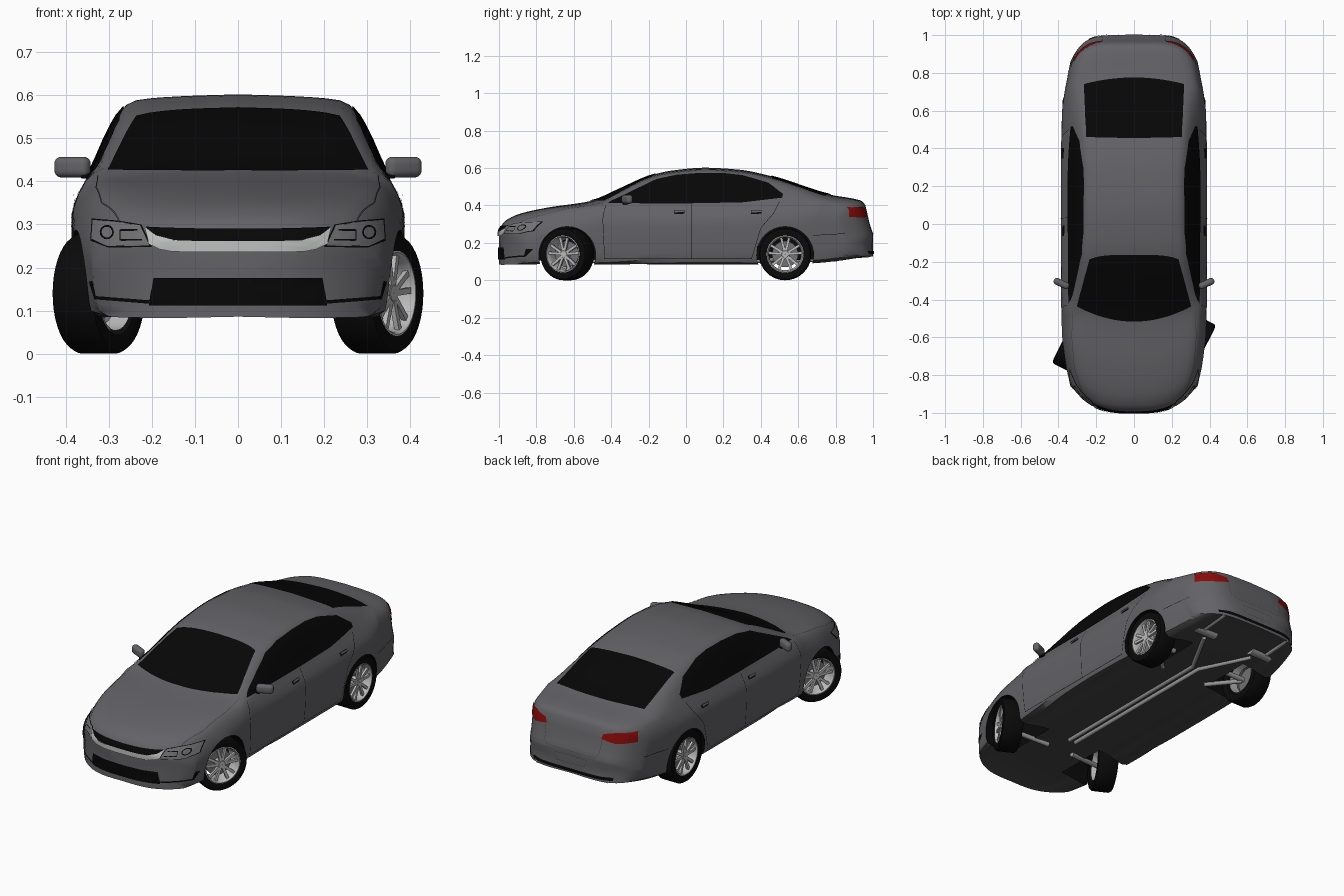
import bpy, bmesh, math
from mathutils import Vector, Matrix
from mathutils.bvhtree import BVHTree

if "Cube" in bpy.data.objects:
    bpy.data.objects.remove(bpy.data.objects["Cube"], do_unlink=True)


def material(name, r, g, b):
    m = bpy.data.materials.new(name)
    m.use_nodes = True
    m.diffuse_color = (r, g, b, 1)
    node = next(n for n in m.node_tree.nodes if n.type == 'BSDF_PRINCIPLED')
    node.inputs["Base Color"].default_value = (r, g, b, 1)
    return m


PAINT = material("grey paint", .125, .122, .133)
GLASS = material("black glass", .002, .002, .002)
RUBBER = material("tyre rubber", .003, .003, .003)
UNDER = material("dark underbody", .06, .06, .06)
CHROME = material("bright trim", .52, .53, .53)
ALLOY = material("wheel alloy", .5, .5, .5)
LAMP = material("lamp grey", .17, .17, .18)
METAL = material("exhaust metal", .32, .32, .32)
RED = material("tail lamp red", .25, .003, .003)


def smooth(mesh):
    mesh.shade_smooth()
    mesh.set_sharp_from_angle(angle=math.radians(35))


def add_object(name, mesh, mats, mirror=False):
    ob = bpy.data.objects.new(name, mesh)
    bpy.context.collection.objects.link(ob)
    if not mesh.materials:
        for m in mats:
            mesh.materials.append(m)
    smooth(mesh)
    if mirror:
        ob.modifiers.new("mirror", 'MIRROR')
    return ob


def to_mesh(name, bm):
    mesh = bpy.data.meshes.new(name)
    bm.to_mesh(mesh)
    bm.free()
    return mesh


def evaluated_mesh(ob):
    graph = bpy.context.evaluated_depsgraph_get()
    return bpy.data.meshes.new_from_object(ob.evaluated_get(graph))


def curve(pts, u):
    """Smooth interpolation without overshoot."""
    x, y = zip(*pts)
    d = [(y[i + 1] - y[i]) / (x[i + 1] - x[i]) for i in range(len(x) - 1)]
    m = [d[0]] + [2 * a * b / (a + b) if a * b > 0 else 0 for a, b in zip(d, d[1:])] + [d[-1]]
    i = max(0, min(len(d) - 1, sum(u >= v for v in x) - 1))
    h = x[i + 1] - x[i]
    t = (u - x[i]) / h
    k = 1 - t
    return (y[i] * (1 + 2 * t) * k * k + m[i] * h * t * k * k
            + y[i + 1] * t * t * (3 - 2 * t) - m[i + 1] * h * t * t * k)


# Body: centre line height and roof edge along the length, other measures by rule
TOP = [(-1, .27), (-.97, .315), (-.89, .355), (-.75, .387), (-.5, .426), (-.35, .49), (-.19, .56),
       (-.08, .586), (.1, .602), (.28, .592), (.45, .558), (.77, .458), (.93, .428), (.955, .41),
       (.98, .31), (1, .25)]
ROOF = [(-1, .24), (-.9, .28), (-.6, .31), (-.45, .3), (-.19, .25), (.2, .24), (.8, .27), (1, .25)]


def half_ring(s, steps=34):
    top, roof = curve(TOP, s), curve(ROOF, s)
    drop = .015 + .01 * math.exp(-((s + .42) / .1) ** 2)
    wide = .387 - .05 * s ** 4
    belt = min(.41 + .02 * max(s, 0), top - .032)
    waist = belt - .1 + .065 * s ** 12
    low = .1 + .045 * max(s, 0) ** 6
    floor = low + .01 - .024 * s ** 12
    pts = [(0, top), (roof * .55, top - drop * .3), (roof, top - drop), (wide - .04, belt),
           (wide, waist), (wide - .003, (waist + low) / 2), (wide - .015, low),
           (wide - .045, low - .015), (wide / 2, floor - .003), (0, floor)]
    u = [0]
    for a, b in zip(pts, pts[1:]):
        u.append(u[-1] + math.dist(a, b))
    axes = [list(zip(u, values)) for values in zip(*pts)]
    return [[curve(axis, u[-1] * i / steps) for axis in axes] for i in range(steps + 1)]


def bowed(x, s):
    """Ends curve back towards the sides in plan."""
    fade = max(0, (abs(s) - .6) / .4) ** 1.2
    return s + 3.8 * abs(x) ** 3 * fade if s < 0 else s - 45 * abs(x) ** 5.3 * fade


def add_ring(bm, s, scale=1):
    half = half_ring(s)
    mid = (half[0][1] + half[-1][1]) / 2
    full = half + [(-x, z) for x, z in half[-2:0:-1]]
    return [bm.verts.new((x * scale, bowed(x * scale, s), mid + (z - mid) * scale)) for x, z in full]


bm = bmesh.new()
shrink = (.12, .35, .6, .85)
span = [i / 45 - 1 for i in range(91)]
rings = [add_ring(bm, -1, k) for k in shrink]
rings += [add_ring(bm, .4 * t + .6 * math.sin(t * math.pi / 2)) for t in span]
rings += [add_ring(bm, 1, k) for k in reversed(shrink)]
for a, b in zip(rings, rings[1:]):
    for i in range(len(a)):
        bm.faces.new((a[i - 1], a[i], b[i], b[i - 1]))
bm.faces.new(rings[0])
bm.faces.new(rings[-1])
bmesh.ops.recalc_face_normals(bm, faces=bm.faces)
surface = BVHTree.FromBMesh(bm)
body = add_object("body_shell", to_mesh("body_shell", bm), [PAINT, UNDER])

# Wheel arches
AXLES = {"front": -.635, "rear": .53}
ARCH_R, ARCH_Z = .152, .135
bm = bmesh.new()
for y in AXLES.values():
    for x in (-.34, .34):
        place = Matrix.Translation((x, y, ARCH_Z)) @ Matrix.Rotation(math.pi / 2, 4, 'Y')
        bmesh.ops.create_cone(bm, cap_ends=True, segments=48, radius1=ARCH_R, radius2=ARCH_R,
                              depth=.34, matrix=place)
cutter = add_object("arch_cutter", to_mesh("arch_cutter", bm), [UNDER])
cutter.hide_render = True
cut = body.modifiers.new("arches", 'BOOLEAN')
cut.operation, cut.solver, cut.object = 'DIFFERENCE', 'EXACT', cutter
shell = evaluated_mesh(body)
body.modifiers.clear()
body.data = shell
bpy.data.objects.remove(cutter, do_unlink=True)
shell.materials.clear()
for m in (PAINT, UNDER, RUBBER):
    shell.materials.append(m)
for f in shell.polygons:
    c = f.center
    in_arch = any(math.hypot(c.y - y, c.z - ARCH_Z) < ARCH_R + .0004 for y in AXLES.values())
    below = f.normal.z < -.5 and c.z < .17
    f.material_index = 1 if below and abs(c.x) < .36 else 2 if in_arch else 0
smooth(shell)

# Thin plates laid on the body surface
VIEWS = {
    "front": (lambda a, b: Vector((a, -3, b)), Vector((0, 1, 0))),
    "back": (lambda a, b: Vector((a, 3, b)), Vector((0, -1, 0))),
    "side": (lambda a, b: Vector((3, a, b)), Vector((-1, 0, 0))),
    "top": (lambda a, b: Vector((a, b, 3)), Vector((0, 0, -1))),
}


def along(path, t):
    f = t * (len(path) - 1)
    i = min(int(f), len(path) - 2)
    return Vector(path[i]).lerp(Vector(path[i + 1]), f - i)


def arc(width, middle, end, power=2):
    return [(width * k / 8, middle + (end - middle) * abs(k / 8) ** power) for k in range(-8, 9)]


def plate(name, view, lower, upper, mat, mirror=False, lift=.004, cols=32, rows=8):
    origin, ray = VIEWS[view]
    bm = bmesh.new()
    grid = []
    for r in range(rows + 1):
        row = []
        for c in range(cols + 1):
            p = along(lower, c / cols).lerp(along(upper, c / cols), r / rows)
            hit, normal, _, _ = surface.ray_cast(origin(p.x, p.y), ray)
            row.append(bm.verts.new(hit + normal * lift) if hit else None)
        grid.append(row)
    for a, b in zip(grid, grid[1:]):
        for c in range(cols):
            quad = (a[c], a[c + 1], b[c + 1], b[c])
            if all(quad):
                f = bm.faces.new(quad)
                f.normal_update()
                if f.normal.dot(ray) > 0:
                    f.normal_flip()
    return add_object(name, to_mesh(name, bm), [mat], mirror)


def strip(name, view, path, mat=GLASS, width=.0025, mirror=True, lift=.002):
    sides = [[], []]
    for i, p in enumerate(path):
        d = Vector(path[min(i + 1, len(path) - 1)]) - Vector(path[max(i - 1, 0)])
        n = Vector((-d.y, d.x)).normalized() * width / 2
        sides[0].append(Vector(p) - n)
        sides[1].append(Vector(p) + n)
    return plate(name, view, sides[0], sides[1], mat, mirror, lift, rows=1)


# Windows
plate("windscreen", "top", arc(.302, -.516, -.435), arc(.235, -.162, -.185, 4), GLASS)
plate("rear_window", "top", arc(.265, .775, .74), arc(.252, .455, .46), GLASS)
plate("front_door_window", "side", [(-.42, .41), (.034, .41)],
      [(-.4, .422), (-.16, .538), (-.05, .562), (.08, .572)], GLASS, True)
plate("rear_door_window", "side", [(.034, .41), (.3, .415), (.515, .44)],
      [(.08, .572), (.2, .571), (.3, .56), (.44, .52), (.518, .46)], GLASS, True)

# Nose
plate("grille", "front", arc(.195, .259, .266), arc(.212, .288, .293), GLASS)
plate("grille_trim", "front", arc(.205, .236, .255, 8), arc(.214, .262, .292, 8), CHROME, lift=.007)
plate("lower_intake", "front", [(-.205, .112), (.205, .112)], [(-.195, .176), (.195, .176)], GLASS)
strip("corner_intake", "front", [(.34, .168), (.33, .13), (.205, .12)], GLASS, .008)
plate("headlamp_surround", "front", [(.199, .248), (.3, .246), (.341, .262)],
      [(.223, .299), (.28, .308), (.338, .313)], GLASS, True, .002)
plate("headlamp", "front", [(.204, .251), (.3, .249), (.338, .265)],
      [(.225, .296), (.28, .305), (.335, .31)], LAMP, True, .004)
strip("headlamp_bar", "front", [(.22, .262), (.27, .262), (.27, .285), (.23, .285)], GLASS, .004, lift=.006)
turns = [i * math.pi / 8 for i in range(17)]
strip("headlamp_lens", "front", [(.3 + .014 * math.cos(a), .28 + .014 * math.sin(a)) for a in turns],
      GLASS, .004, lift=.006)

# Tail
plate("tail_lamp", "back", [(.165, .35), (.24, .334), (.318, .338)],
      [(.175, .376), (.24, .39), (.312, .389)], RED, True)
plate("rear_diffuser", "back", [(-.24, .14), (.24, .14)], [(-.24, .157), (.24, .157)], GLASS)
strip("number_plate_recess", "back", [(0, .185), (.085, .185), (.1, .225), (0, .228)], UNDER)
strip("boot_lid_seam", "back", [(.17, .35), (.165, .27), (.14, .25), (0, .25)], UNDER)

# Panel seams and door handles
strip("front_door_seam", "side", [(-.43, .4), (-.445, .33), (-.435, .115)])
strip("centre_door_seam", "side", [(.032, .405), (.03, .115)])
strip("rear_door_seam", "side", [(.5, .42), (.47, .36), (.4, .28), (.35, .115)])
strip("sill_seam", "side", [(-.435, .115), (.35, .115)])
strip("rear_bumper_seam", "side", [(.68, .24), (.85, .25)])
strip("bonnet_seam", "top", [(.325, -.46), (.328, -.6), (.315, -.76), (.27, -.9)], UNDER)
for label, y in (("front", -.035), ("rear", .375)):
    strip(label + "_handle_recess", "side", [(y - .028, .362), (y + .028, .364)], GLASS, .017)
    strip(label + "_door_handle", "side", [(y - .028, .365), (y + .028, .367)], PAINT, .012, lift=.009)


# Wheels
def lathe(bm, profile, index, segments=40):
    angles = [i * math.tau / segments for i in range(segments)]
    loops = [[bm.verts.new((w, r * math.cos(a), r * math.sin(a))) for a in angles] for r, w in profile]
    for p, q in zip(loops, loops[1:]):
        for i in range(segments):
            bm.faces.new((p[i - 1], p[i], q[i], q[i - 1])).material_index = index


bm = bmesh.new()
tread = [(.096, .049), (.118, .056), (.134, .052), (.14, .042)]
lathe(bm, [(r, -w) for r, w in tread] + tread[::-1], 0)
lathe(bm, [(.099, .051), (.095, .052), (.09, .045), (.086, .02), (.086, -.045)], 1)
lathe(bm, [(.07, -.01), (.07, .005), (.001, .005)], 2)
lathe(bm, [(.024, .005), (.024, .039), (.018, .044), (.001, .044)], 1)
for k in range(5):
    for twist in (-.24, .24):
        box = (Matrix.Rotation(k * math.tau / 5 + twist, 4, 'X') @ Matrix.Translation((.037, 0, .055))
               @ Matrix.Diagonal((.012, .014, .076, 1)))
        for v in bmesh.ops.create_cube(bm, size=1, matrix=box)["verts"]:
            for f in v.link_faces:
                f.material_index = 1
wheel = to_mesh("wheel", bm)
for end, y in AXLES.items():
    for side, x in (("left", .323), ("right", -.323)):
        ob = add_object(f"{end}_{side}_wheel", wheel, [RUBBER, ALLOY, LAMP])
        ob.location = (x, y, .14)
        steer = math.radians(-27) if end == "front" else 0
        ob.rotation_euler.z = steer + (math.pi if x < 0 else 0)


# Door mirrors
def rounded_box(name, centre, size, turn, mat):
    bm = bmesh.new()
    place = Matrix.Translation(centre) @ Matrix.Rotation(math.radians(turn), 4, 'Z')
    bmesh.ops.create_cube(bm, size=1, matrix=place @ Matrix.Diagonal((*size, 1)))
    bmesh.ops.bevel(bm, geom=bm.edges[:], offset=min(size) * .45, segments=5, profile=.5, affect='EDGES')
    return add_object(name, to_mesh(name, bm), [mat], True)


rounded_box("door_mirror", (.384, -.315, .433), (.088, .036, .048), 25, PAINT)
rounded_box("mirror_stalk", (.345, -.325, .412), (.04, .03, .012), 0, GLASS)


# Exhaust and running gear
def tube(name, pts, radius, mat=METAL):
    data = bpy.data.curves.new(name, 'CURVE')
    data.dimensions, data.bevel_depth, data.use_fill_caps = '3D', radius, True
    line = data.splines.new('POLY')
    line.points.add(len(pts) - 1)
    for p, co in zip(line.points, pts):
        p.co = (*co, 1)
    temp = bpy.data.objects.new(name, data)
    bpy.context.collection.objects.link(temp)
    mesh = evaluated_mesh(temp)
    bpy.data.objects.remove(temp, do_unlink=True)
    return add_object(name, mesh, [mat], True)


tube("exhaust_pipe", [(.02, -.5, .104), (.02, .5, .104), (.16, .76, .112)], .011)
tube("silencer", [(.12, .8, .13), (.25, .8, .13)], .03)
tube("exhaust_tip", [(.21, .82, .125), (.21, .985, .138)], .014, CHROME)
tube("rear_axle", [(0, .53, .13), (.3, .53, .13)], .014)
tube("front_arm", [(.08, -.6, .1), (.3, -.635, .12)], .013)
tube("rear_arm", [(.14, .4, .1), (.29, .53, .12)], .012)
